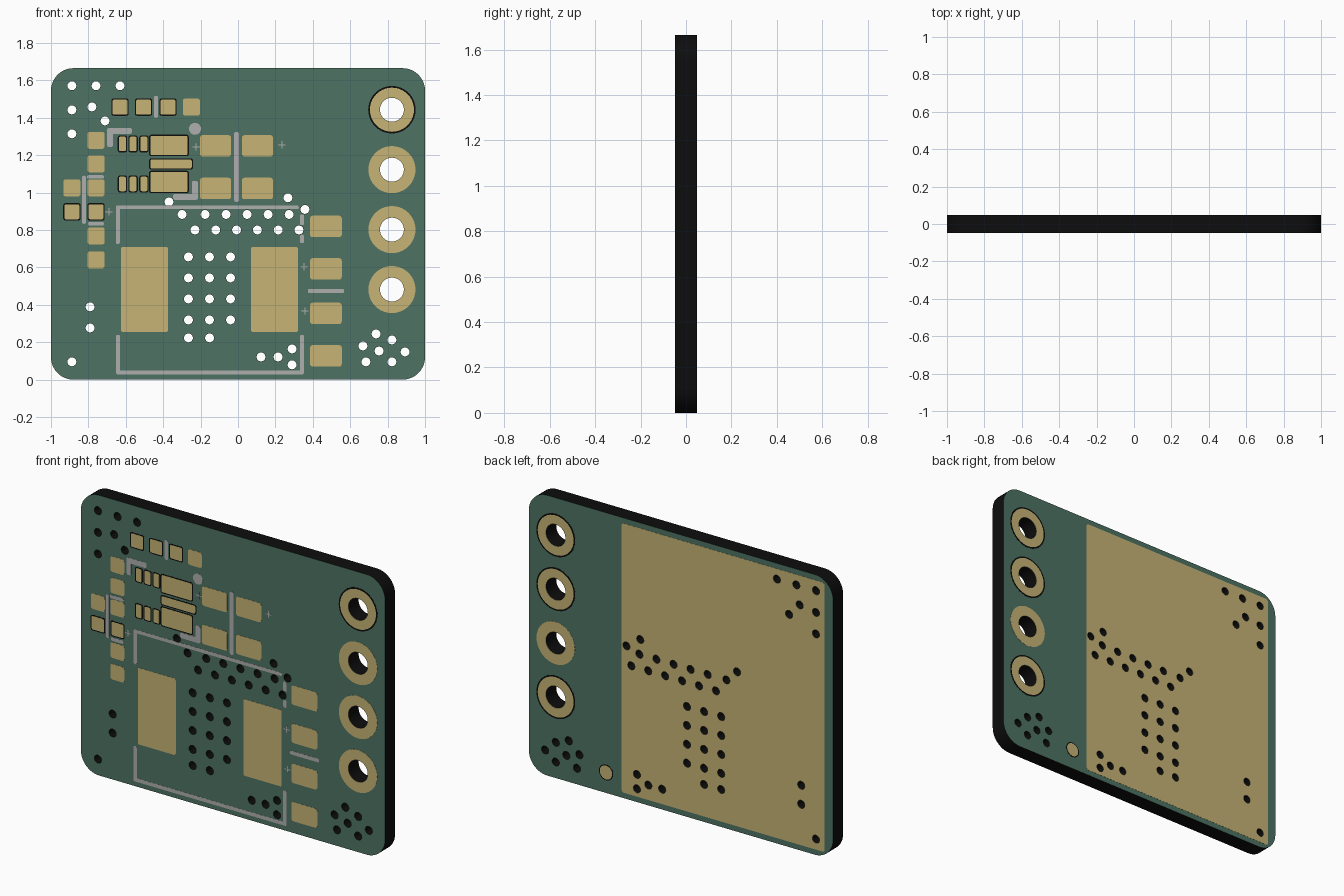
import bpy, bmesh, math

if "Cube" in bpy.data.objects:
    bpy.data.objects.remove(bpy.data.objects["Cube"])

H = 0.0475          # half thickness of the board core


def material(name, rgb):
    m = bpy.data.materials.new(name)
    m.diffuse_color = (*rgb, 1)
    m.use_nodes = True
    m.node_tree.nodes["Principled BSDF"].inputs["Base Color"].default_value = m.diffuse_color
    return m


GREEN = material("green_mask", (0.074, 0.171, 0.122))
GOLD = material("gold_copper", (0.565, 0.456, 0.181))
GREY = material("grey_print", (0.43, 0.43, 0.43))
BLACK = material("black_core", (0.004, 0.004, 0.004))


def circle(x, z, r, n=24):
    return [(x + r * math.cos(2 * math.pi * i / n), z + r * math.sin(2 * math.pi * i / n)) for i in range(n)]


def rect(x, z, w, h, r=0.008, n=3):
    pts = []
    for k, (sx, sz) in enumerate(((1, 1), (-1, 1), (-1, -1), (1, -1))):
        for i in range(n + 1):
            a = math.pi / 2 * (k + i / n)
            pts.append((x + sx * (w / 2 - r) + r * math.cos(a), z + sz * (h / 2 - r) + r * math.sin(a)))
    return pts


def plate(name, loops, y, half, mat):
    """Flat plate in the xz plane; loops inside other loops become holes."""
    cu = bpy.data.curves.new(name, 'CURVE')
    cu.dimensions, cu.fill_mode, cu.extrude = '2D', 'BOTH', half
    for loop in loops:
        s = cu.splines.new('POLY')
        s.points.add(len(loop) - 1)
        for p, (x, z) in zip(s.points, loop):
            p.co = (x, z, 0, 1)
        s.use_cyclic_u = True
    tmp = bpy.data.objects.new(name + "_outline", cu)
    bpy.context.collection.objects.link(tmp)
    dg = bpy.context.evaluated_depsgraph_get()
    me = bpy.data.meshes.new_from_object(tmp.evaluated_get(dg))
    bpy.data.objects.remove(tmp)
    bm = bmesh.new()
    bm.from_mesh(me)
    for v in bm.verts:
        v.co = (v.co.x, y - v.co.z, v.co.y)
    bmesh.ops.remove_doubles(bm, verts=bm.verts, dist=1e-5)
    bmesh.ops.recalc_face_normals(bm, faces=bm.faces)
    bm.to_mesh(me)
    bm.free()
    me.materials.clear()
    me.materials.append(mat)
    ob = bpy.data.objects.new(name, me)
    bpy.context.collection.objects.link(ob)
    return ob


def front(name, loops, mat, lift=0.001):
    return plate(name, loops, -H - lift / 2, lift / 2, mat)


def back(name, loops, mat, lift=0.001):
    return plate(name, loops, H + lift / 2, lift / 2, mat)


# Via positions: top left, middle rows, centre grid, lower edge
vias = [(-.888, 1.571), (-.759, 1.571), (-.631, 1.571), (-.888, 1.442), (-.781, 1.458), (-.711, 1.383),
        (-.888, 1.314), (-.369, .950), (.267, .972), (.358, .910), (-.299, .883)]
vias += [(-.176 + .1123 * i, .883) for i in range(5)]
vias += [(-.230 + .1112 * i, .800) for i in range(6)]
vias += [(-.265 + .1125 * i, .656 - .1123 * j) for i in range(3) for j in range(4)]
vias += [(-.265, .223), (-.152, .223), (-.791, .389), (-.791, .276), (-.888, .095),
         (.123, .121), (.214, .121), (.289, .164), (.289, .079)]
corner_vias = [(.668, .180), (.738, .244), (.823, .212), (.754, .153), (.893, .148), (.684, .095), (.823, .095)]
terminals = [(.823, 1.443 - .3205 * i) for i in range(4)]

# Board core with every drilled hole, green faces and black walls
holes = [circle(x, z, .024, 16) for x, z in vias + corner_vias]
bores = [circle(x, z, .064, 32) for x, z in terminals]
board = plate("board", [rect(0, .8325, 2, 1.665, .12, 10)] + holes + bores, 0, H, BLACK)
board.data.materials.append(GREEN)
for f in board.data.polygons:
    if abs(f.normal.y) > .9:
        f.material_index = 1

# Terminal rings on both faces; some show a dark rim
for i, (x, z) in enumerate(terminals):
    for side, make, rimmed in (("front", front, i == 0), ("back", back, i != 2)):
        r = .118 if rimmed else .126
        make(f"terminal_ring_{side}_{i}", [circle(x, z, r, 40), bores[i]], GOLD)
        if rimmed:
            make(f"terminal_rim_{side}_{i}", [circle(x, z, .127, 40), circle(x, z, r, 40)], BLACK)

# Front pads as (x, z, width, height)
chip = [(-.249, 1.457), (-.759, 1.279), (-.759, 1.153), (-.759, 1.025), (-.888, 1.025), (-.759, .768), (-.759, .640)]
pads = [(x, z, .092, .092) for x, z in chip]
pads += [(x, z, .166, .115) for x in (-.120, .104) for z in (1.250, 1.022)]
pads += [(.470, z, .170, .115) for z in (.819, .592, .354, .127)]
front("component_pads", [rect(*p, r=.014) for p in pads], GOLD)
front("inductor_pads", [rect(x, .482, .25, .455) for x in (-.5, .195)], GOLD)

# Front pads with a dark gap around them
rimmed = [(x, z, .080, .080) for x, z in
          ((-.631, 1.457), (-.505, 1.457), (-.374, 1.457), (-.888, .897), (-.759, .897))]
rimmed += [(x, z, .038, .078) for x in (-.618, -.561, -.503) for z in (1.260, 1.046)]
rimmed += [(-.369, 1.252, .200, .102), (-.358, 1.153, .222, .048), (-.369, 1.057, .200, .107)]
front("rimmed_pads", [rect(*p) for p in rimmed], GOLD)
for i, (x, z, w, h) in enumerate(rimmed):
    front(f"pad_rim_{i}", [rect(x, z, w + .013, h + .013, .012)], BLACK, .0005)

# Printed guide lines: horizontal (x0, x1, z, width), vertical (z0, z1, x, width)
horizontal = [(-.652, .325, .921, .02), (-.652, .352, .039, .022), (.374, .567, .474, .022),
              (-.699, -.567, 1.33, .032), (-.347, -.214, .977, .032), (-.807, -.717, 1.084, .02),
              (-.802, -.717, .833, .02)]
vertical = [(.725, .931, -.642, .022), (.028, .239, -.642, .022), (.73, .775, .342, .022),
            (.826, .884, .342, .022), (.028, .239, .342, .022), (.95, 1.325, -.008, .026),
            (1.40, 1.517, -.438, .022), (1.244, 1.346, -.684, .032), (.961, 1.063, -.23, .032),
            (.833, 1.09, -.824, .022)]
# Small polarity crosses
for x, z in ((-.224, 1.244), (.235, 1.255), (.353, .603), (.358, .367), (-.69, .897)):
    horizontal.append((x - .02, x + .02, z, .006))
    vertical.append((z - .02, z + .02, x, .006))
front("printed_lines_horizontal",
      [rect((a + b) / 2, z, b - a, w, min(.01, w * .4)) for a, b, z, w in horizontal], GREY, .0008)
front("printed_lines_vertical",
      [rect(x, (a + b) / 2, w, b - a, min(.01, w * .4)) for a, b, x, w in vertical], GREY, .0008)
front("orientation_dot", [circle(-.23, 1.341, .032)], GREY, .0008)

# Back copper area pierced by the vias, plus a small test pad
back("back_copper_area", [rect(-.2775, .8325, 1.335, 1.60, .015)] + holes[:len(vias)], GOLD)
back("back_test_pad", [circle(.492, .122, .041)], GOLD)
back("back_test_pad_rim", [circle(.492, .122, .047)], BLACK, .0005)

# Smooth round edges, keep sharp corners
for ob in bpy.context.collection.objects:
    ob.select_set(True)
bpy.context.view_layer.objects.active = board
bpy.ops.object.shade_smooth_by_angle(angle=math.radians(30))
